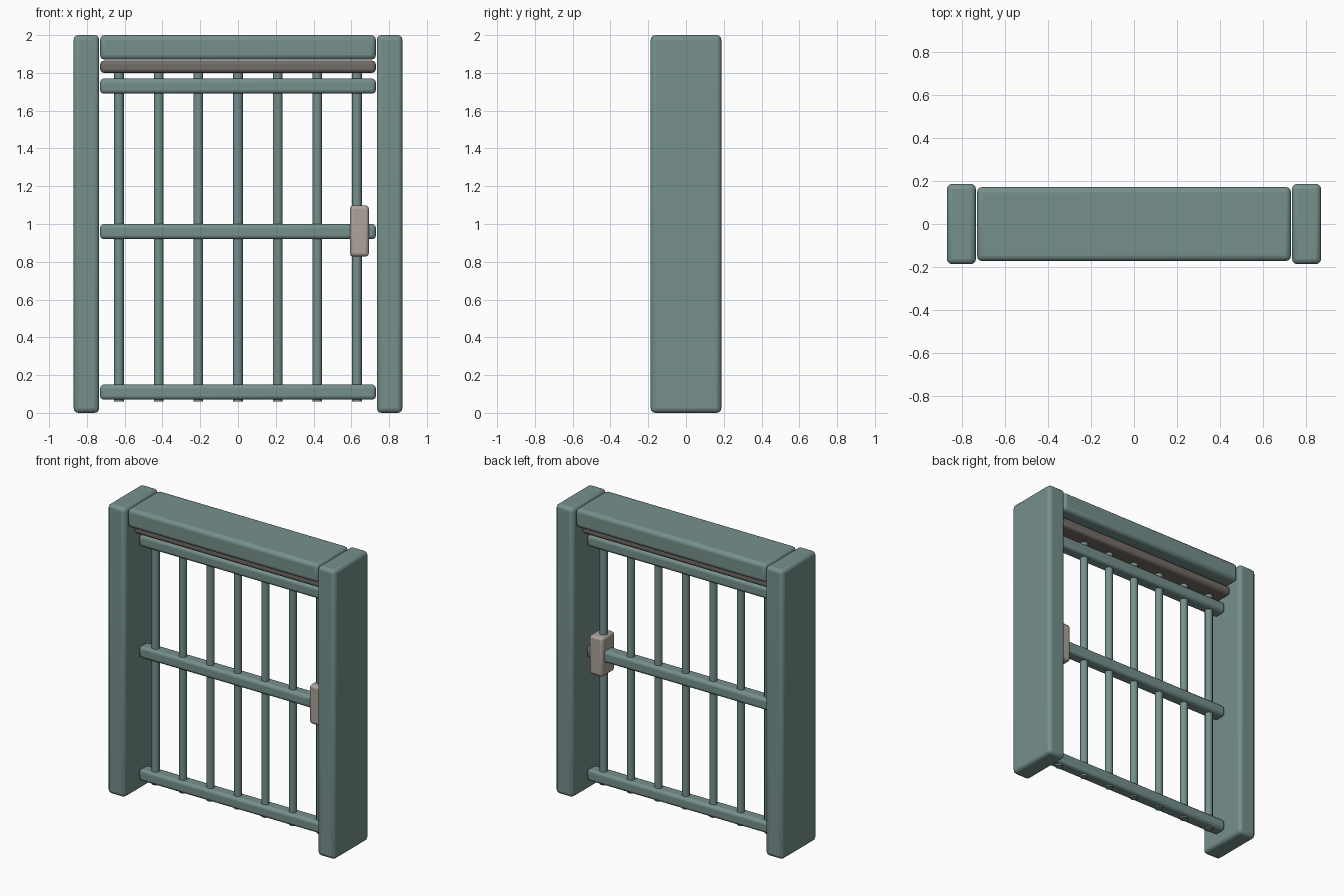
import bpy
import math

if "Cube" in bpy.data.objects:
    bpy.data.objects.remove(bpy.data.objects["Cube"])


def material(name, color):
    m = bpy.data.materials.new(name)
    m.diffuse_color = (*color, 1)
    m.use_nodes = True
    m.node_tree.nodes["Principled BSDF"].inputs["Base Color"].default_value = m.diffuse_color
    return m


teal = material("painted_metal", (0.18, 0.28, 0.265))
brown = material("dark_track", (0.17, 0.15, 0.13))
beige = material("lock_metal", (0.42, 0.37, 0.33))


def finish(name, mat):
    o = bpy.context.object
    o.name = name
    o.data.materials.append(mat)
    bpy.ops.object.shade_smooth_by_angle(angle=math.radians(35))
    return o


# Rounded box given by its x, y and z ranges
def box(name, xr, yr, zr, bevel, mat, segments=3):
    ranges = (xr, yr, zr)
    bpy.ops.mesh.primitive_cube_add(size=1, location=[sum(r) / 2 for r in ranges])
    bpy.context.object.scale = [r[1] - r[0] for r in ranges]
    bpy.ops.object.transform_apply(location=False, rotation=False, scale=True)
    o = finish(name, mat)
    b = o.modifiers.new("rounded_edges", "BEVEL")
    b.width = bevel
    b.segments = segments
    return o


# Side posts
box("left_post", (-0.87, -0.735), (-0.187, 0.187), (0, 2), 0.025, teal)
box("right_post", (0.735, 0.87), (-0.187, 0.187), (0, 2), 0.025, teal)

# Lintel and the sliding track under it
box("lintel", (-0.73, 0.73), (-0.172, 0.172), (1.87, 2), 0.025, teal)
box("track", (-0.73, 0.73), (-0.10, 0.10), (1.80, 1.865), 0.02, brown)

# Horizontal rails
for name, z in (("bottom_rail", 0.11), ("middle_rail", 0.96), ("top_rail", 1.73)):
    box(name, (-0.73, 0.73), (-0.045, 0.045), (z - 0.04, z + 0.04), 0.02, teal)

# Vertical bars
for i in range(7):
    bpy.ops.mesh.primitive_cylinder_add(vertices=12, radius=0.026, depth=1.75,
                                        location=((i - 3) * 0.21, 0, 0.935))
    finish(f"bar_{i + 1}", teal)

# Lock box
box("lock_box", (0.592, 0.693), (-0.07, 0.07), (0.828, 1.098), 0.018, beige)
